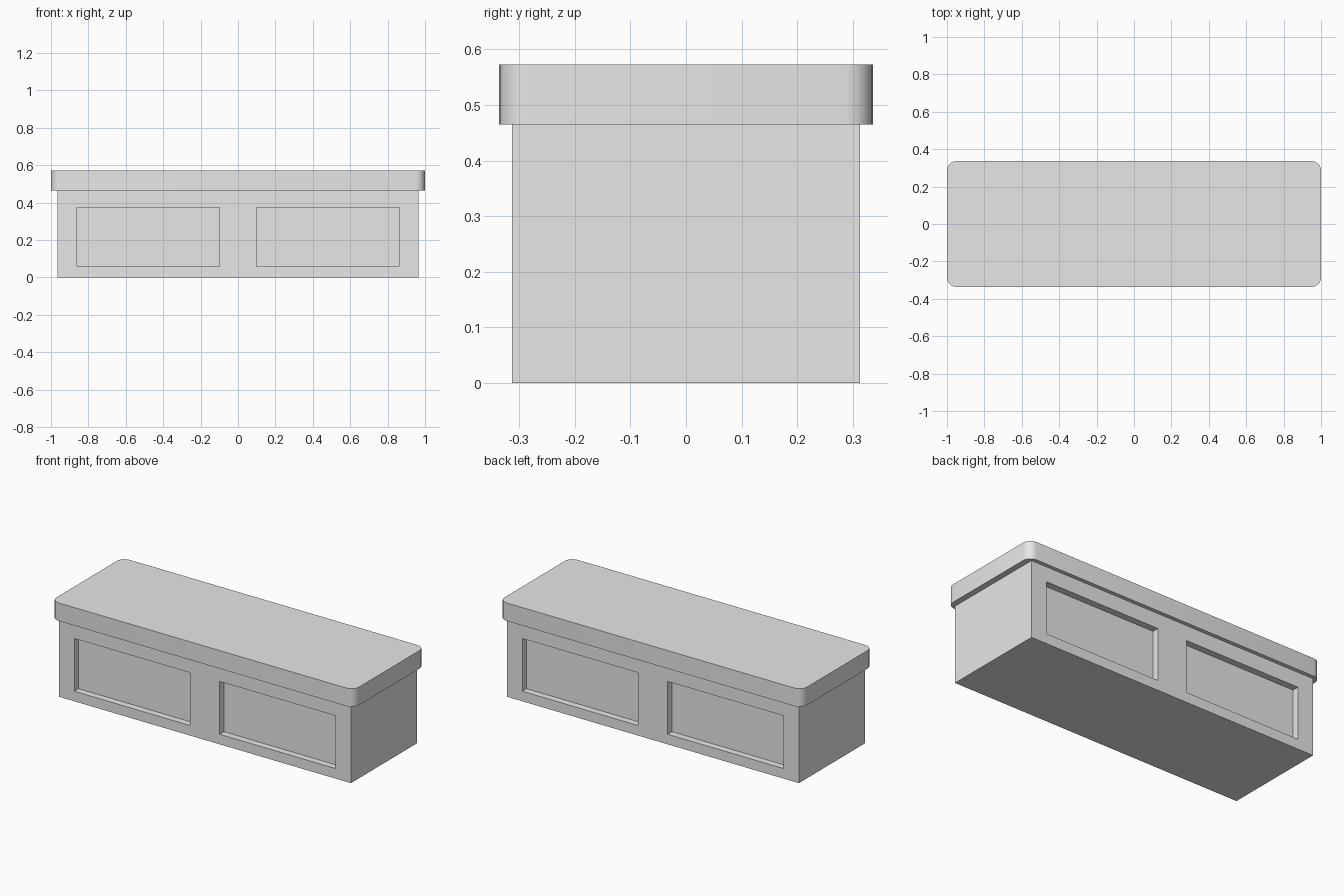
import bpy, bmesh, math

cube = bpy.data.objects.get("Cube")
if cube:
    bpy.data.objects.remove(cube, do_unlink=True)

grey = bpy.data.materials.new("plain grey")
grey.use_nodes = True
GREY = (0.8, 0.8, 0.8, 1)
grey.diffuse_color = GREY
grey.node_tree.nodes["Principled BSDF"].inputs["Base Color"].default_value = GREY


def box(name, low, high):
    """Add a box between two opposite corners."""
    bm = bmesh.new()
    bmesh.ops.create_cube(bm, size=1)
    for v in bm.verts:
        v.co = [l + (c + 0.5) * (h - l) for c, l, h in zip(v.co, low, high)]
    mesh = bpy.data.meshes.new(name)
    bm.to_mesh(mesh)
    bm.free()
    mesh.materials.append(grey)
    obj = bpy.data.objects.new(name, mesh)
    bpy.context.collection.objects.link(obj)
    return obj


# Body with two recessed panels on the front and two on the back
BODY_Y, DEPTH = 0.313, 0.04
body = box("chest_body", (-0.965, -BODY_Y, 0), (0.965, BODY_Y, 0.465))
for side, y in (("front", -BODY_Y), ("back", BODY_Y)):
    for hand, x in (("right", -0.48), ("left", 0.48)):
        cutter = box(f"{side}_{hand}_panel_cutter",
                     (x - 0.382, y - DEPTH, 0.06), (x + 0.382, y + DEPTH, 0.375))
        cutter.hide_render = True
        cutter.hide_set(True)
        cut = body.modifiers.new(f"{side} {hand} panel", "BOOLEAN")
        cut.object = cutter
        cut.solver = "EXACT"

# Overhanging lid with rounded vertical corners
lid = box("lid", (-1, -0.336, 0.465), (1, 0.336, 0.573))
bm = bmesh.new()
bm.from_mesh(lid.data)
corners = [e for e in bm.edges if abs(e.verts[0].co.z - e.verts[1].co.z) > 0.05]
bmesh.ops.bevel(bm, geom=corners, offset=0.05, segments=5, profile=0.5, affect="EDGES")
bm.to_mesh(lid.data)
bm.free()

bpy.ops.object.select_all(action="DESELECT")
lid.select_set(True)
bpy.context.view_layer.objects.active = lid
bpy.ops.object.shade_smooth_by_angle(angle=math.radians(30))
